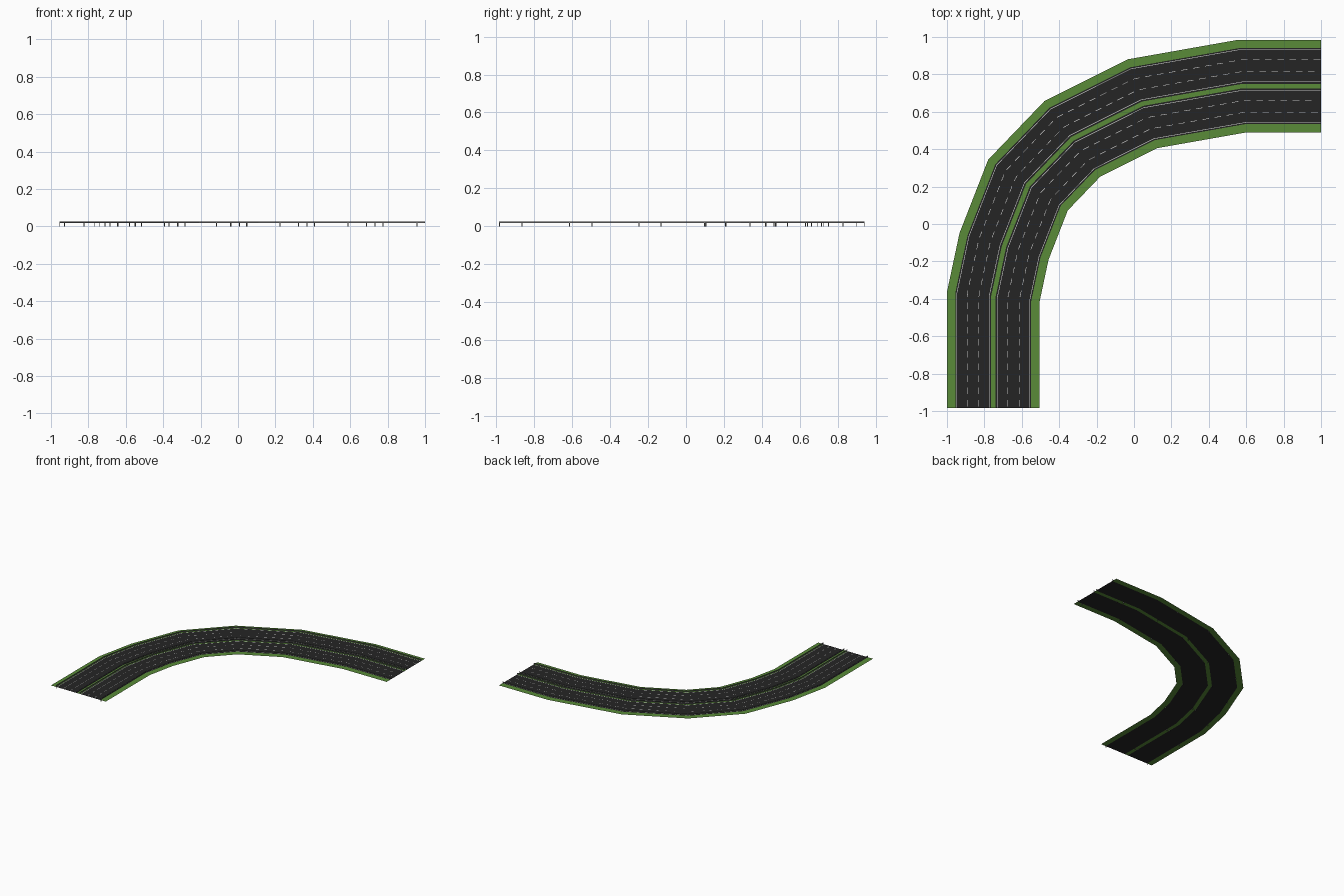
import bpy, bmesh
from mathutils import Vector

if "Cube" in bpy.data.objects:
    bpy.data.objects.remove(bpy.data.objects["Cube"])

# Centre line of the bend
PATH = [Vector(p) for p in [(-.7525, -.985), (-.7525, -.39), (-.695, -.12), (-.567, .208),
                            (-.33, .455), (.045, .643), (.58, .7375), (1, .7375)]]
DECK = 0.012


def material(name, col):
    m = bpy.data.materials.new(name)
    m.diffuse_color = (*col, 1)
    m.use_nodes = True
    m.node_tree.nodes["Principled BSDF"].inputs["Base Color"].default_value = m.diffuse_color
    return m


GRASS = material("grass", (.10, .26, .04))
ASPHALT = material("asphalt", (.018, .018, .018))
PAINT = material("paint", (.75, .75, .75))
STEEL = material("steel", (.2, .2, .2))


def offset(d):
    """Mitred copy of the centre line, d to the left of travel."""
    dirs = [(b - a).normalized() for a, b in zip(PATH, PATH[1:])]
    out = []
    for i, p in enumerate(PATH):
        a, b = dirs[max(i - 1, 0)], dirs[min(i, len(dirs) - 1)]
        t = (a + b).normalized()
        out.append(p + Vector((-t.y, t.x)) * d / t.dot(a))
    return out


def finish(bm, name, mat):
    me = bpy.data.meshes.new(name)
    bm.to_mesh(me)
    bm.free()
    me.materials.append(mat)
    ob = bpy.data.objects.new(name, me)
    bpy.context.collection.objects.link(ob)


def strip(name, d0, d1, z, mat):
    bm = bmesh.new()
    rows = [[bm.verts.new((*p, z)) for p in offset(d)] for d in (d0, d1)]
    for i in range(len(PATH) - 1):
        bm.faces.new((rows[0][i], rows[0][i + 1], rows[1][i + 1], rows[1][i]))
    bmesh.ops.recalc_face_normals(bm, faces=bm.faces)
    if bm.faces[:][0].normal.z < 0:
        bmesh.ops.reverse_faces(bm, faces=bm.faces[:])
    finish(bm, name, mat)


def sample(pts, s):
    """Point and direction at distance s along a polyline."""
    for a, b in zip(pts, pts[1:]):
        n = (b - a).length
        if s <= n:
            return a.lerp(b, s / n), (b - a) / n
        s -= n
    return pts[-1], (pts[-1] - pts[-2]).normalized()


def total(pts):
    return sum((b - a).length for a, b in zip(pts, pts[1:]))


def dashes(name, d, z):
    bm = bmesh.new()
    pts = offset(d)
    s = 0.01
    while s < total(pts) - .035:
        a, t = sample(pts, s)
        b, u = sample(pts, s + .035)
        n, m = Vector((-t.y, t.x)) * .0015, Vector((-u.y, u.x)) * .0015
        bm.faces.new([bm.verts.new((*q, z)) for q in (a - n, b - m, b + m, a + n)])
        s += .065
    finish(bm, name, PAINT)


def rail(name, d, w, z0, z1):
    bm = bmesh.new()
    lines = [(offset(d - w), z0), (offset(d + w), z0), (offset(d + w), z1), (offset(d - w), z1)]
    rings = [[bm.verts.new((*l[i], z)) for l, z in lines] for i in range(len(PATH))]
    for a, b in zip(rings, rings[1:]):
        for k in range(4):
            bm.faces.new((a[k], a[(k + 1) % 4], b[(k + 1) % 4], b[k]))
    bm.faces.new(rings[0])
    bm.faces.new(rings[-1][::-1])
    bmesh.ops.recalc_face_normals(bm, faces=bm.faces)
    finish(bm, name, STEEL)


def posts(name, d, start):
    bm = bmesh.new()
    pts = offset(d)
    s = start
    while s < total(pts):
        p, t = sample(pts, s)
        vs = bmesh.ops.create_cube(bm, size=1)["verts"]
        n = Vector((-t.y, t.x))
        for v in vs:
            q = p + t * v.co.x * .005 + n * v.co.y * .003
            v.co = (q.x, q.y, (v.co.z + .5) * .022)
        s += .123 * 3
    finish(bm, name, STEEL)


# Grass verges and median
for name, a, b in (("outer_verge", .2475, .2015), ("median", .015, -.015), ("inner_verge", -.2015, -.2475)):
    strip(name, a, b, DECK, GRASS)

# Carriageways with edge lines, lane dashes and guard rails
for side, sg in (("outer", 1), ("inner", -1)):
    strip(side + "_carriageway", sg * .2015, sg * .015, DECK, ASPHALT)
    for i, d in enumerate((.1945, .022)):
        strip(f"{side}_edge_line_{i}", sg * (d - .0015), sg * (d + .0015), DECK + .0006, PAINT)
    for i, d in enumerate((.077, .1395)):
        dashes(f"{side}_lane_dashes_{i}", sg * d, DECK + .0006)
    for i, d in enumerate((.2015, .0135)):
        rail(f"{side}_guard_rail_{i}", sg * d, .0015, .018, .025)
        posts(f"{side}_rail_posts_{i}", sg * d, .003 if i == 0 else .12)
